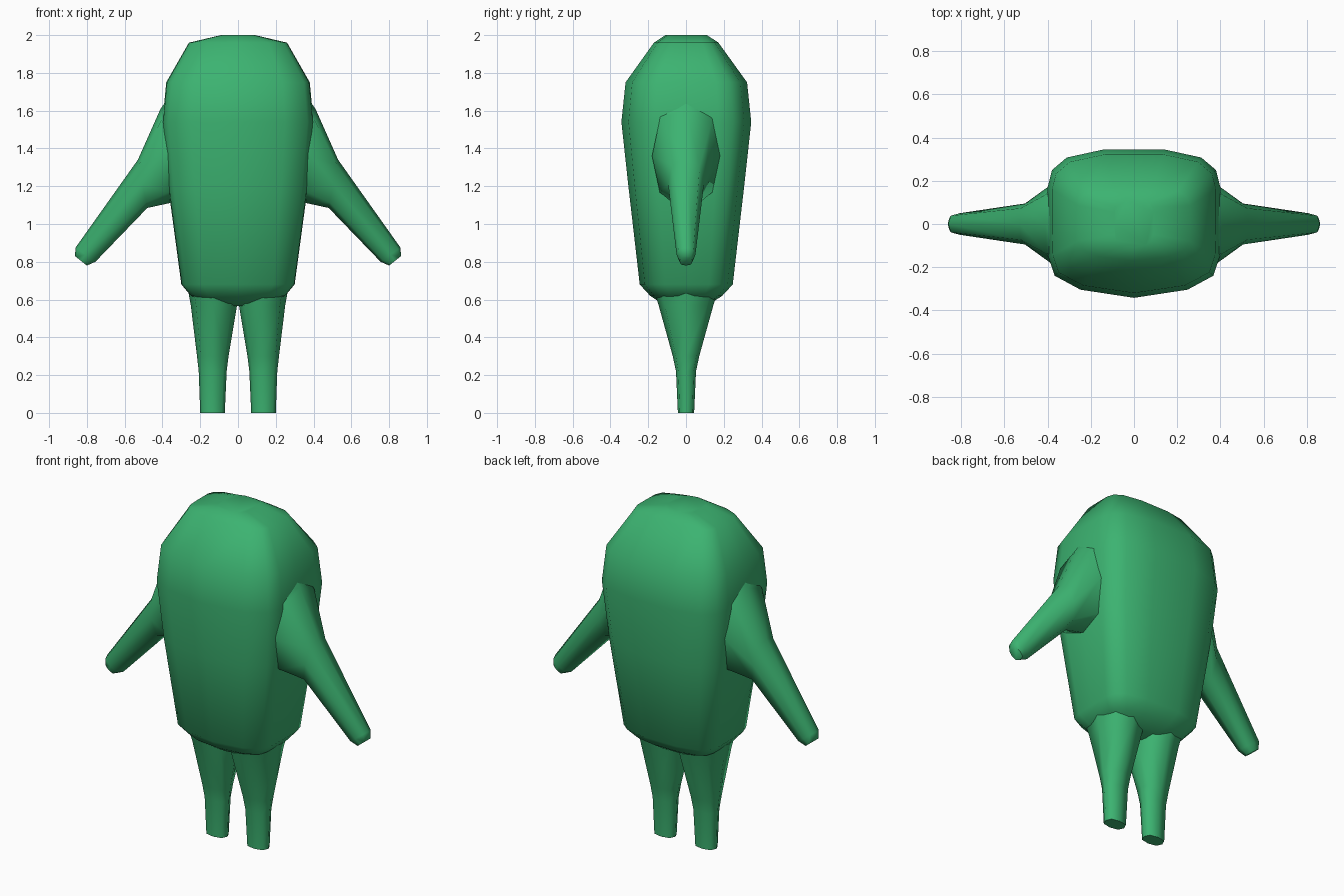
import bpy
import bmesh
from math import cos, sin, pi, radians
from mathutils import Vector

cube = bpy.data.objects.get("Cube")
if cube:
    bpy.data.objects.remove(cube, do_unlink=True)

green = bpy.data.materials.new("sea green")
green.use_nodes = True
colour = (0.045, 0.451, 0.165, 1)
green.diffuse_color = colour
shader = green.node_tree.nodes["Principled BSDF"]
shader.inputs["Base Color"].default_value = colour
shader.inputs["Roughness"].default_value = 0.7


def loft(name, rings):
    """Skin a list of equal-length rings and cap both ends."""
    bm = bmesh.new()
    loops = [[bm.verts.new(p) for p in ring] for ring in rings]
    n = len(loops[0])
    for a, b in zip(loops, loops[1:]):
        for i in range(n):
            j = (i + 1) % n
            bm.faces.new((a[i], a[j], b[j], b[i]))
    bm.faces.new(loops[0])
    bm.faces.new(loops[-1])
    bmesh.ops.recalc_face_normals(bm, faces=bm.faces)
    mesh = bpy.data.meshes.new(name)
    bm.to_mesh(mesh)
    bm.free()
    mesh.materials.append(green)
    obj = bpy.data.objects.new(name, mesh)
    bpy.context.collection.objects.link(obj)
    bpy.ops.object.select_all(action="DESELECT")
    obj.select_set(True)
    bpy.context.view_layer.objects.active = obj
    bpy.ops.object.shade_smooth_by_angle(angle=radians(62))


def soft(t):
    """Push a circle coordinate outwards for a squarer section."""
    return abs(t) ** 0.75 * (1 if t > 0 else -1)


def oval(inner, outer, depth, sides=8):
    """Ring spanning inner to outer, with the given half depth in y."""
    a, b = Vector(inner), Vector(outer)
    mid, half = (a + b) / 2, (b - a) / 2
    angles = [2 * pi * i / sides for i in range(sides)]
    return [mid + half * soft(cos(t)) + Vector((0, depth * soft(sin(t)), 0))
            for t in angles]


# Body: boxy section, pointed slightly at the front and flatter at the back
half = [(0.62, -0.89), (0.92, -0.7), (0.99, -0.45), (1, 0),
        (1, 0.5), (0.95, 0.73), (0.78, 0.9), (0.35, 1.01)]
section = [(0, -1)] + half + [(-x, y) for x, y in reversed(half)]
levels = [(0.565, 0.06, 0.07), (0.58, 0.16, 0.13), (0.62, 0.25, 0.19),
          (0.68, 0.30, 0.245), (1.2, 0.37, 0.305), (1.54, 0.4, 0.342),
          (1.75, 0.38, 0.32), (1.96, 0.26, 0.17), (2.0, 0.09, 0.11)]
loft("body", [[(x * w, y * d, z) for x, y in section] for z, w, d in levels])

# Limbs, mirrored: left is +x
for side, s in (("left", 1), ("right", -1)):
    arm = [((0.30, 1.13), (0.36, 1.68), 0.17),
           ((0.365, 1.11), (0.41, 1.61), 0.18),
           ((0.48, 1.085), (0.53, 1.34), 0.095),
           ((0.755, 0.80), (0.86, 0.875), 0.05),
           ((0.80, 0.78), (0.863, 0.83), 0.035)]
    loft(side + "_arm", [oval((s * a[0], 0, a[1]), (s * b[0], 0, b[1]), d)
                         for a, b, d in arm])

    leg = [(0, 0.07, 0.20, 0.043), (0.22, 0.06, 0.208, 0.053),
           (0.30, 0.05, 0.217, 0.07), (0.57, 0.005, 0.25, 0.145),
           (0.68, 0.01, 0.27, 0.18)]
    loft(side + "_leg", [oval((s * a, 0, z), (s * b, 0, z), d)
                         for z, a, b, d in leg])
